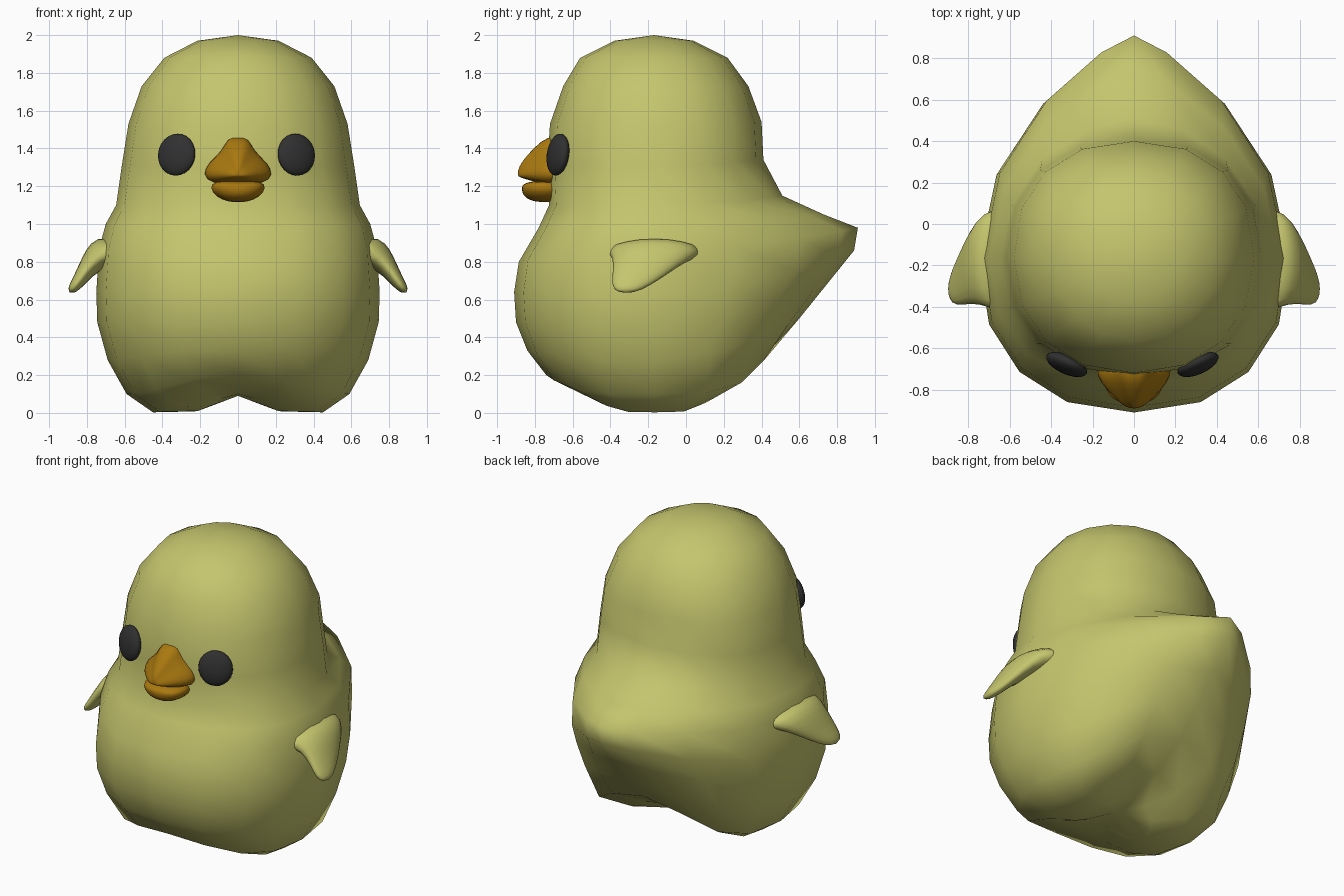
import bpy, bmesh
from math import sin, cos, pi, radians
from mathutils import Vector

if "Cube" in bpy.data.objects:
    bpy.data.objects.remove(bpy.data.objects["Cube"])


def material(name, rgb):
    m = bpy.data.materials.new(name)
    m.diffuse_color = (*rgb, 1)
    m.use_nodes = True
    m.node_tree.nodes["Principled BSDF"].inputs["Base Color"].default_value = m.diffuse_color
    return m


YELLOW = material("yellow", (0.56, 0.56, 0.155))
ORANGE = material("orange", (0.40, 0.19, 0.005))
BLACK = material("black", (0.03, 0.03, 0.03))


def make_object(name, bm, mat, subdivide=0, mirror=False):
    bmesh.ops.recalc_face_normals(bm, faces=bm.faces)
    for f in bm.faces:
        f.smooth = True
    me = bpy.data.meshes.new(name)
    bm.to_mesh(me)
    bm.free()
    me.materials.append(mat)
    ob = bpy.data.objects.new(name, me)
    bpy.context.collection.objects.link(ob)
    if mirror:
        ob.modifiers.new("Mirror", 'MIRROR')
    if subdivide:
        s = ob.modifiers.new("Subdivision", 'SUBSURF')
        s.levels = s.render_levels = subdivide
    return ob


def loft(name, rings, mat, start=None, end=None, **kw):
    """Skin closed rings; each end gets a fan to a pole point or a flat cap."""
    bm = bmesh.new()
    vs = [[bm.verts.new(p) for p in r] for r in rings]
    n = len(vs[0])
    for a, b in zip(vs, vs[1:]):
        for i in range(n):
            bm.faces.new((a[i], a[(i + 1) % n], b[(i + 1) % n], b[i]))
    for ring, pole in ((vs[0], start), (vs[-1], end)):
        if pole is None:
            bm.faces.new(ring)
        else:
            p = bm.verts.new(pole)
            for i in range(n):
                bm.faces.new((ring[i], ring[(i + 1) % n], p))
    return make_object(name, bm, mat, **kw)


# Body: front (z, y), side (z, half width), back (z, y),
# back pointiness (negative is squarer), front squareness
BODY = [
    (1.97, -.38, 1.97, .215, 1.97, .04, 0, 1),
    (1.88, -.56, 1.88, .39, 1.88, .22, -.04, .97),
    (1.73, -.65, 1.73, .51, 1.73, .33, -.08, .94),
    (1.53, -.72, 1.53, .58, 1.54, .40, -.12, .92),
    (1.30, -.735, 1.31, .615, 1.34, .41, -.12, .92),
    (1.10, -.725, 1.10, .645, 1.15, .51, .08, .88),
    (.98, -.78, 1.00, .70, 1.05, .73, .4, .86),
    (.80, -.885, .87, .735, .98, .91, .6, .88),
    (.64, -.91, .64, .75, .86, .89, .55, .88),
    (.48, -.90, .48, .745, .68, .745, .3, .88),
    (.33, -.84, .28, .69, .50, .60, .0, .88),
    (.20, -.74, .10, .59, .34, .45, -.15, .9),
    (.14, -.52, .003, .45, .20, .20, -.1, .95),
    (.10, -.34, .008, .23, .12, .02, 0, 1),
]


def body_ring(zf, yf, zs, w, zb, yb, p, q, n=16):
    pts = []
    fall = 4 if zs < .2 else 2
    for i in range(n):
        c, s = cos(2 * pi * i / n), sin(2 * pi * i / n)
        z, y, ex, ey = (zf, yf, q, q) if c > 0 else (zb, yb, 1 + p, 1 + min(p, 0))
        x = w * abs(s) ** ex * (1 if s > 0 else -1)
        pts.append((x, -.165 + (y + .165) * abs(c) ** ey,
                    zs + (z - zs) * abs(c) ** fall))
    return pts


loft("body", [body_ring(*r) for r in BODY], YELLOW,
     start=(0, -.17, 2.0), end=(0, -.17, .09))

# Wings: drooping flaps, sections of centre, half length along y, half thickness
WING = [((.58, -.17, .86), .30, .16), ((.71, -.165, .845), .245, .10),
        ((.78, -.205, .79), .19, .06), ((.835, -.265, .71), .135, .04),
        ((.875, -.31, .655), .085, .03)]
thin = Vector((.8, 0, .6))
wing_rings = [[Vector(c) + Vector((0, a * cos(t), 0)) + thin * (b * sin(t))
               for t in (2 * pi * i / 10 for i in range(10))] for c, a, b in WING]
loft("wings", wing_rings, YELLOW, end=(.90, -.32, .63), subdivide=1, mirror=True)


# Beak: a half outline (x, z), mirrored and shrunk towards the tip along -y
def beak(name, half, centre_z, steps, tip_y):
    outline = half + [(-x, z) for x, z in reversed(half[1:-1])]
    rings = [[(x * k, y, centre_z + (z - centre_z) * k) for x, z in outline]
             for y, k in steps]
    loft(name, rings, ORANGE, end=(0, tip_y, centre_z), subdivide=1)


beak("upper_beak", [(0, 1.465), (.06, 1.465), (.085, 1.39), (.165, 1.325),
                    (.195, 1.26), (.15, 1.21), (0, 1.21)], 1.26,
     [(-.64, 1), (-.735, 1), (-.80, .72), (-.86, .4), (-.885, .2)], -.893)
beak("lower_beak", [(0, 1.23), (.13, 1.23), (.155, 1.195), (.12, 1.14),
                    (.05, 1.115), (0, 1.113)], 1.19,
     [(-.64, 1), (-.77, 1), (-.83, .85), (-.862, .5)], -.872)

# Eyes: flattened ovals hugging the head
for side, label in ((-1, "left"), (1, "right")):
    bm = bmesh.new()
    bmesh.ops.create_uvsphere(bm, u_segments=20, v_segments=12, radius=1)
    eye = make_object(label + "_eye", bm, BLACK)
    eye.scale = (.107, .045, .112)
    eye.rotation_euler = (radians(-8), 0, radians(24 * side))
    eye.location = (.317 * side - .008, -.678, 1.367)
